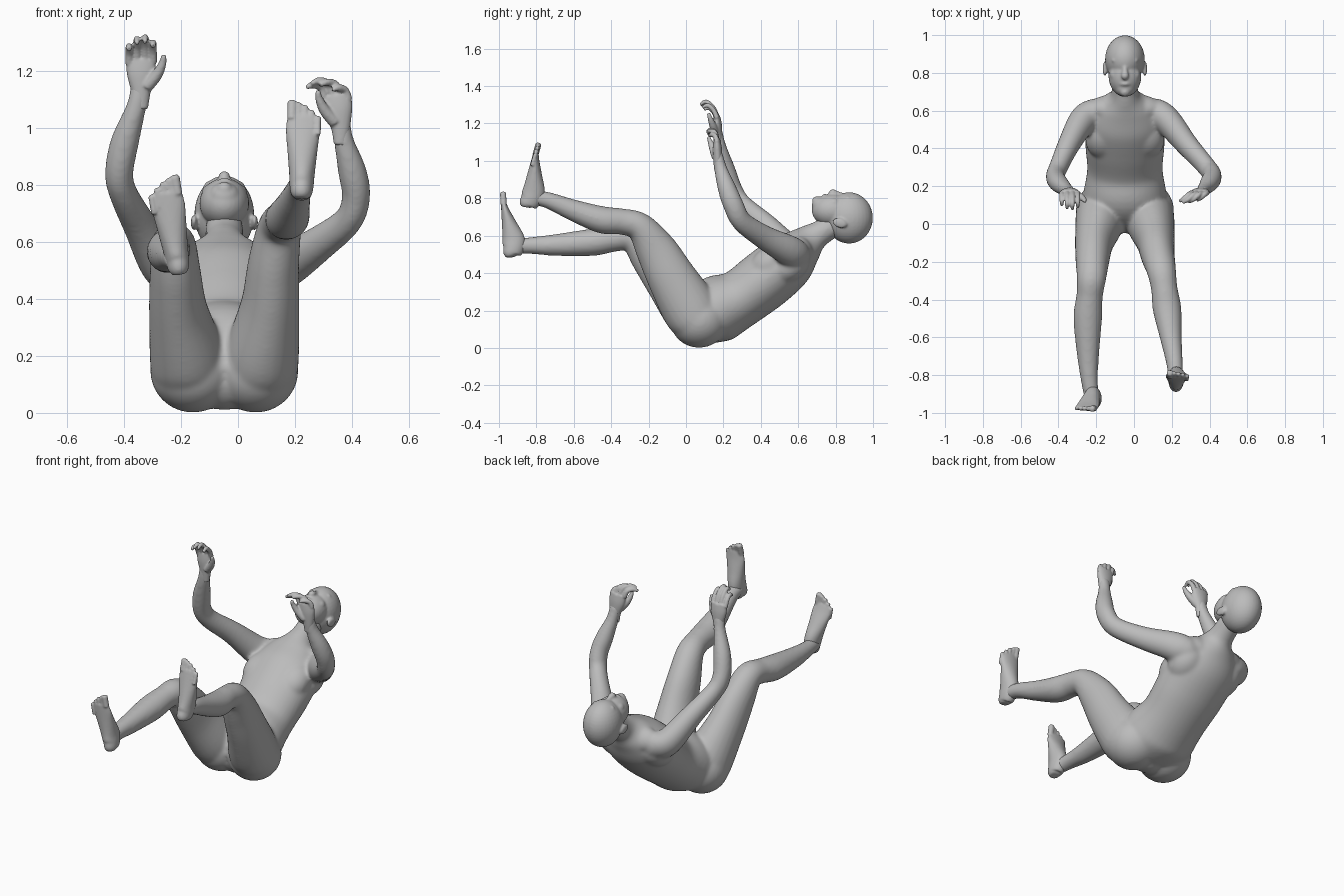
import bpy, bmesh, math
from mathutils import Vector, Matrix

cube = bpy.data.objects.get("Cube")
if cube:
    bpy.data.objects.remove(cube)

skin = bpy.data.materials.new("plain grey")
skin.use_nodes = True
grey = (.5, .5, .5, 1)
skin.diffuse_color = grey
skin.node_tree.nodes["Principled BSDF"].inputs["Base Color"].default_value = grey

MIDDLE = -.048          # x of the body's own middle
ACROSS = Vector((1, 0, 0))
RIGHT, LEFT = -1, 1


def spline(rows, steps=5):
    """Smooth curve through rows of numbers."""
    curve = []
    last = len(rows) - 1
    for i in range(last):
        before, start = rows[max(i - 1, 0)], rows[i]
        end, after = rows[i + 1], rows[min(i + 2, last)]
        for k in range(steps):
            t = k / steps
            curve.append([q + t / 2 * (r - p + t * (2 * p - 5 * q + 4 * r - s + t * (3 * (q - r) + s - p)))
                          for p, q, r, s in zip(before, start, end, after)])
    return curve + [list(rows[last])]


def loft(bm, points, radii, sides=24):
    """Elliptical tube along points; each radius is a number or a (half width, half depth) pair."""
    pairs = [r if isinstance(r, tuple) else (r, r) for r in radii]
    curve = spline([(*point, *pair) for point, pair in zip(points, pairs)])
    rings = []
    for i, (x, y, z, half_width, half_depth) in enumerate(curve):
        following, previous = curve[min(i + 1, len(curve) - 1)], curve[max(i - 1, 0)]
        tangent = (Vector(following[:3]) - Vector(previous[:3])).normalized()
        wide = (ACROSS - tangent * ACROSS.dot(tangent)).normalized()
        deep = tangent.cross(wide)
        ring = []
        for k in range(sides):
            angle = math.tau * k / sides
            offset = wide * half_width * math.cos(angle) + deep * half_depth * math.sin(angle)
            ring.append(bm.verts.new(Vector((x, y, z)) + offset))
        rings.append(ring)
    for ring, neighbour in zip(rings, rings[1:]):
        for k in range(sides):
            n = (k + 1) % sides
            bm.faces.new((ring[k], ring[n], neighbour[n], neighbour[k]))
    bm.faces.new(rings[0][::-1])
    bm.faces.new(rings[-1])


def ball(bm, centre, radii, tilt=0):
    """Ellipsoid placed relative to the middle of the body."""
    place = Matrix.Translation(centre) @ Matrix.Translation(ACROSS * MIDDLE)
    shape = Matrix.Rotation(tilt, 4, 'X') @ Matrix.Diagonal((*radii, 1))
    bmesh.ops.create_uvsphere(bm, u_segments=32, v_segments=20, radius=1, matrix=place @ shape)


def finish(bm, name, voxel, rounds):
    """Fuse the overlapping volumes into one soft skin."""
    bmesh.ops.recalc_face_normals(bm, faces=bm.faces)
    mesh = bpy.data.meshes.new(name)
    bm.to_mesh(mesh)
    bm.free()
    mesh.materials.append(skin)
    part = bpy.data.objects.new(name, mesh)
    bpy.context.collection.objects.link(part)
    fuse = part.modifiers.new("fuse", 'REMESH')
    fuse.mode = 'VOXEL'
    fuse.voxel_size = voxel
    fuse.use_smooth_shade = True
    soften = part.modifiers.new("soften", 'SMOOTH')
    soften.factor = .5
    soften.iterations = rounds


def mirrored(side, points):
    """Points given as distances from the middle, put on one side of it."""
    return [(MIDDLE + side * x, y, z) for x, y, z in points]


# Torso and neck
body = bmesh.new()
spine = [(0, .09), (.065, .14), (.165, .205), (.29, .265), (.425, .365),
         (.545, .465), (.625, .54), (.675, .585), (.72, .615), (.79, .66)]
girth = [(.17, .08), (.235, .14), (.22, .18), (.2, .157), (.21, .16),
         (.205, .15), (.15, .11), .083, .068, .066]
loft(body, [(MIDDLE, y, z) for y, z in spine], girth, sides=36)

# Buttocks, chest, shoulder blades and neck muscles
ball(body, (0, .075, .125), (.13, .11, .115))
for side in (RIGHT, LEFT):
    ball(body, (side * .11, .07, .148), (.15, .155, .147))
    ball(body, (side * .11, .45, .455), (.1, .12, .085), tilt=.6)
    ball(body, (side * .13, .55, .44), (.1, .12, .09), tilt=.6)
    ball(body, (side * .08, .62, .53), (.11, .055, .075), tilt=.6)

# Legs: shared hips and thickness, own knee and ankle positions
hip = [(.12, .09, .08), (.125, .065, .13), (.133, .02, .21)]
leg_girth = [.08, (.125, .13), (.13, .15), (.103, .13), (.09, .11), .078, .07, (.076, .073), .058, .044, .04]
right_leg = [(-.21, -.09, .36), (-.22, -.19, .49), (-.225, -.285, .588), (-.235, -.38, .585),
             (-.245, -.5, .565), (-.243, -.7, .55), (-.235, -.84, .547), (-.217, -.945, .54)]
left_leg = [(.113, -.08, .38), (.125, -.16, .525), (.145, -.245, .645), (.16, -.34, .675),
            (.175, -.45, .685), (.195, -.6, .735), (.215, -.74, .79), (.222, -.845, .81)]
loft(body, mirrored(RIGHT, hip) + right_leg, leg_girth)
loft(body, mirrored(LEFT, hip) + left_leg, leg_girth)

# Arms: shared shoulders and thickness, own elbow and wrist positions
shoulder = [(.075, .565, .47), (.155, .575, .49), (.22, .55, .52)]
arm_girth = [.065, (.078, .09), (.075, .083), (.06, .065), (.05, .055), (.05, .055), .05, .035, (.034, .023)]
right_arm = [(-.34, .43, .65), (-.4, .3, .765), (-.417, .25, .84),
             (-.397, .215, .95), (-.355, .18, 1.08), (-.34, .17, 1.17)]
left_arm = [(.28, .42, .59), (.386, .3, .675), (.414, .255, .76),
            (.4, .22, .85), (.37, .185, .96), (.358, .17, 1.05)]
loft(body, mirrored(RIGHT, shoulder) + right_arm, arm_girth)
loft(body, mirrored(LEFT, shoulder) + left_arm, arm_girth)
finish(body, "body", voxel=.009, rounds=14)

# Head facing up: skull, face, jaw, chin, lips and nose
head = bmesh.new()
ball(head, (0, .872, .695), (.105, .127, .137))
ball(head, (0, .785, .735), (.087, .112, .088))
ball(head, (0, .725, .76), (.055, .052, .05))
ball(head, (0, .7, .785), (.028, .026, .026))
ball(head, (0, .742, .806), (.03, .014, .018))
nose = [(.85, .812), (.815, .822), (.783, .833), (.772, .822)]
loft(head, [(MIDDLE, y, z) for y, z in nose], [.013, .014, (.02, .015), .012])

# Brows, eyes, cheeks and ears
for side in (RIGHT, LEFT):
    ball(head, (side * .036, .866, .8), (.036, .014, .016))
    ball(head, (side * .037, .838, .792), (.017, .012, .011))
    ball(head, (side * .046, .79, .775), (.033, .035, .027))
    ball(head, (side * .106, .822, .668), (.012, .04, .026), tilt=-.3)
finish(head, "head", voxel=.006, rounds=6)


# Hands: palm, four curling fingers and a thumb
def hand(name, wrist, thumb_side, lean, curl):
    bm = bmesh.new()
    wrist = Vector(wrist)
    knuckles = wrist + Vector((lean, -.005, .115))
    palm = [wrist - Vector((0, 0, .06)), wrist, wrist.lerp(knuckles, .55), knuckles]
    loft(bm, palm, [(.024, .018), (.034, .024), (.05, .025), (.052, .018)])
    for i, length in enumerate((.9, 1.05, 1, .8)):
        root = knuckles + Vector((thumb_side * (.042 - .028 * i), 0, .05 * (length - 1.1)))
        finger = [root] + [root + Vector(bend) * length for bend in curl]
        loft(bm, finger, [.0145, .0135, .0125, .008], sides=12)
    joints = [(.02, -.01, .02), (.055, -.025, .06), (.075, -.04, .1), (.08, -.05, .13)]
    thumb = [wrist + Vector((thumb_side * x, y, z)) for x, y, z in joints]
    loft(bm, thumb, [.023, .02, .014, .009], sides=12)
    finish(bm, name, voxel=.005, rounds=3)


hand("right_hand", (-.34, .17, 1.125), LEFT, 0, [(0, -.02, .045), (0, -.055, .075), (0, -.085, .06)])
hand("left_hand", (.36, .17, 1), RIGHT, -.015, [(-.015, -.01, .04), (-.045, -.035, .05), (-.07, -.05, .04)])


# Feet: wedge from heel to ball plus five toes
def foot(name, heel, tip, little_toe_side):
    bm = bmesh.new()
    heel, tip = Vector(heel), Vector(tip)
    along = tip - heel
    forward = along.normalized()
    outward = (ACROSS - forward * ACROSS.dot(forward)).normalized() * little_toe_side
    instep = outward.cross(forward) * little_toe_side
    if instep.y < 0:
        instep = -instep
    # place along the sole, half width and half height
    sections = [(.05, .036, .045), (.14, .042, .058), (.27, .045, .06),
                (.5, .053, .041), (.7, .06, .024), (.84, .055, .014)]
    path = [heel + along * t + instep * height for t, width, height in sections]
    loft(bm, [heel + instep * .045] + path, [.024] + [section[1:] for section in sections])
    for i, reach in enumerate((1, .98, .95, .9, .84)):
        thick = .012 if i else .017
        root = heel + outward * (.023 * i - .04) + instep * .014
        toe = [root + along * (reach - back) for back in (.2, .06, .02, 0)]
        loft(bm, toe, [thick, thick, thick, thick / 2], sides=12)
    finish(bm, name, voxel=.0055, rounds=4)


foot("right_foot", (-.205, -.978, .485), (-.262, -.992, .828), RIGHT)
foot("left_foot", (.222, -.898, .765), (.23, -.8, 1.1), LEFT)
